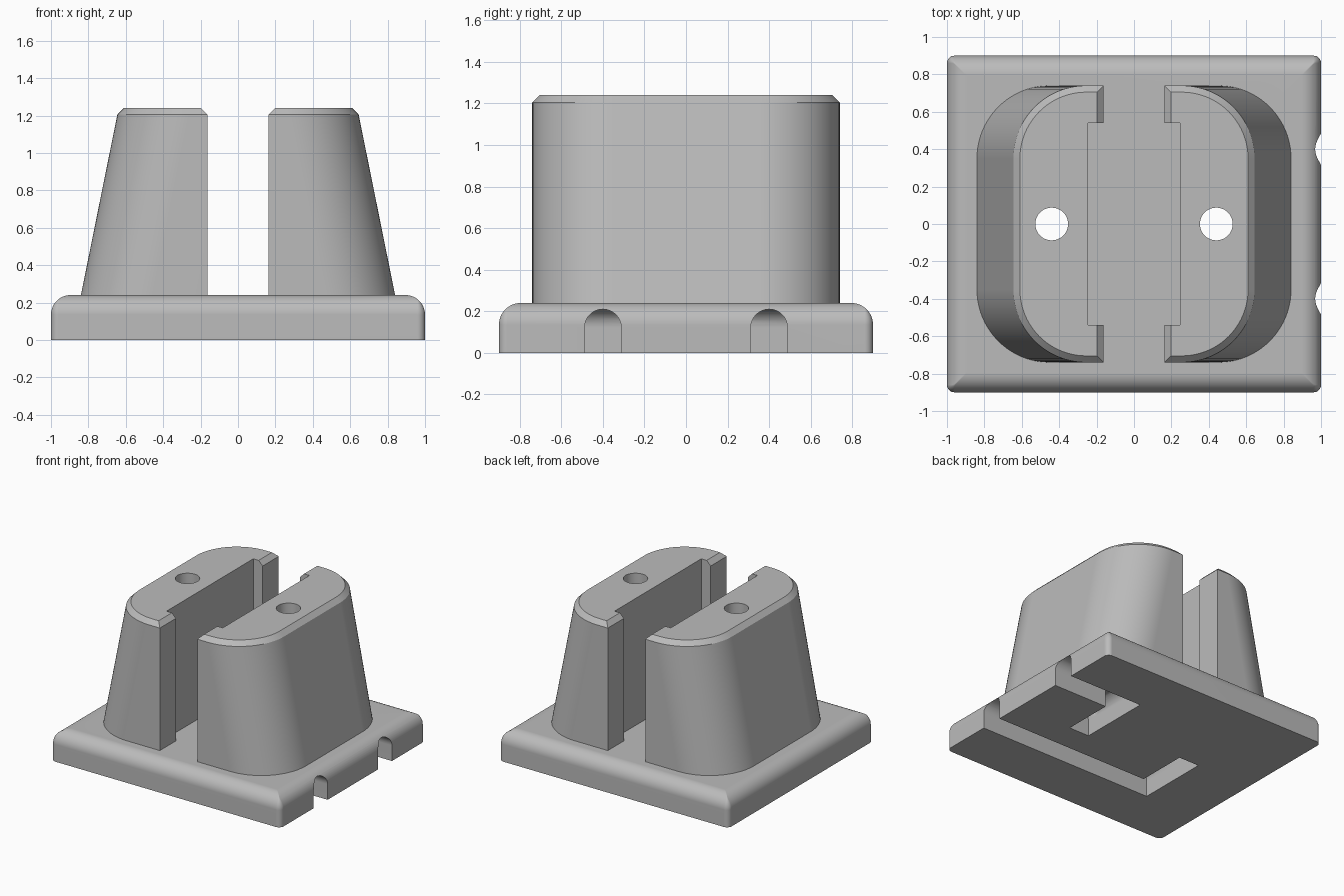
import bpy
import bmesh
from math import sin, cos, pi

if "Cube" in bpy.data.objects:
    bpy.data.objects.remove(bpy.data.objects["Cube"])

grey = bpy.data.materials.new("plain grey")
grey.use_nodes = True
grey.diffuse_color = (0.5, 0.5, 0.5, 1)
grey.node_tree.nodes["Principled BSDF"].inputs["Base Color"].default_value = (0.5, 0.5, 0.5, 1)


def loft(name, rings):
    """Closed solid skinned through rings with equal point counts."""
    bm = bmesh.new()
    loops = [[bm.verts.new(p) for p in ring] for ring in rings]
    n = len(loops[0])
    for a, b in zip(loops, loops[1:]):
        for i in range(n):
            j = (i + 1) % n
            bm.faces.new((a[i], a[j], b[j], b[i]))
    bm.faces.new(loops[0])
    bm.faces.new(loops[-1])
    bmesh.ops.recalc_face_normals(bm, faces=bm.faces)
    mesh = bpy.data.meshes.new(name)
    bm.to_mesh(mesh)
    bm.free()
    obj = bpy.data.objects.new(name, mesh)
    obj.data.materials.append(grey)
    bpy.context.collection.objects.link(obj)
    return obj


def arc(cx, cy, r, start, end, steps):
    return [(cx + r * cos(start + (end - start) * i / steps),
             cy + r * sin(start + (end - start) * i / steps)) for i in range(steps + 1)]


def combine(target, tool, operation):
    """Apply a boolean and remove the tool object."""
    tool.hide_render = True
    mod = target.modifiers.new(operation, 'BOOLEAN')
    mod.operation, mod.solver, mod.object = operation, 'EXACT', tool
    bpy.context.view_layer.objects.active = target
    bpy.ops.object.modifier_apply(modifier=mod.name)
    bpy.data.objects.remove(tool)


def rounded_rect(hx, hy, r, z):
    corners = [(1, 1), (-1, 1), (-1, -1), (1, -1)]
    pts = []
    for k, (sx, sy) in enumerate(corners):
        pts += arc(sx * (hx - r), sy * (hy - r), r, k * pi / 2, (k + 1) * pi / 2, 6)
    return [(x, y, z) for x, y in pts]


def half_oval(side, outer, inner, half_y, r, z):
    pts = [(inner, -half_y)]
    pts += arc(outer - r, r - half_y, r, -pi / 2, 0, 20)
    pts += arc(outer - r, half_y - r, r, 0, pi / 2, 20)
    pts.append((inner, half_y))
    return [(side * x, y, z) for x, y in pts]


# Base slab with rounded top edges
HEIGHT, ROUND = 0.24, 0.105
rings = [rounded_rect(1, 0.9, 0.04, 0)]
for i in range(13):
    t = i / 12 * pi / 2
    inset = ROUND * (1 - cos(t))
    rings.append(rounded_rect(1 - inset, 0.9 - inset, max(0.04 - inset, 0.004),
                              HEIGHT - ROUND * (1 - sin(t))))
body = loft("slotted_stand", rings)

# Tapered half towers with chamfered rims and a recessed inner wall
for side in (1, -1):
    tower = loft("tower", [
        half_oval(side, 0.848, 0.163, 0.74, 0.39, 0.2),
        half_oval(side, 0.645, 0.163, 0.74, 0.39, 1.205),
        half_oval(side, 0.61, 0.198, 0.705, 0.355, 1.24)])
    recess = loft("recess_cutter", [
        [(x, y, z) for x, y in ((-0.245, -0.54), (0.245, -0.54), (0.245, 0.54), (-0.245, 0.54))]
        for z in (0, 1.5)])
    combine(tower, recess, 'DIFFERENCE')
    combine(body, tower, 'UNION')

# Arched cable channels under the base, each turning to a vertical hole
W = 0.088
profile = [(-W, -0.1)] + [(-x, z) for x, z in arc(0, 0.21 - W, W, 0, pi, 16)] + [(W, -0.1)]
for s in (1, -1):
    channel = loft("channel_cutter", [
        [(1.2, s * (0.4 + u), z) for u, z in profile],
        [(s * 0.44 - u, s * (0.4 + u), z) for u, z in profile],
        [(s * 0.44 - u, -s * 0.09, z) for u, z in profile]])
    combine(body, channel, 'DIFFERENCE')
    hole = loft("hole_cutter", [
        [(x, y, z) for x, y in arc(s * 0.44, 0, 0.0875, 0, 2 * pi, 40)[:-1]]
        for z in (0.1, 1.5)])
    combine(body, hole, 'DIFFERENCE')

# Smooth curved walls, crisp edges
bpy.ops.object.select_all(action='DESELECT')
body.select_set(True)
bpy.context.view_layer.objects.active = body
bpy.ops.object.shade_smooth_by_angle(angle=pi / 6)
weighted = body.modifiers.new("even_normals", 'WEIGHTED_NORMAL')
weighted.keep_sharp = True
